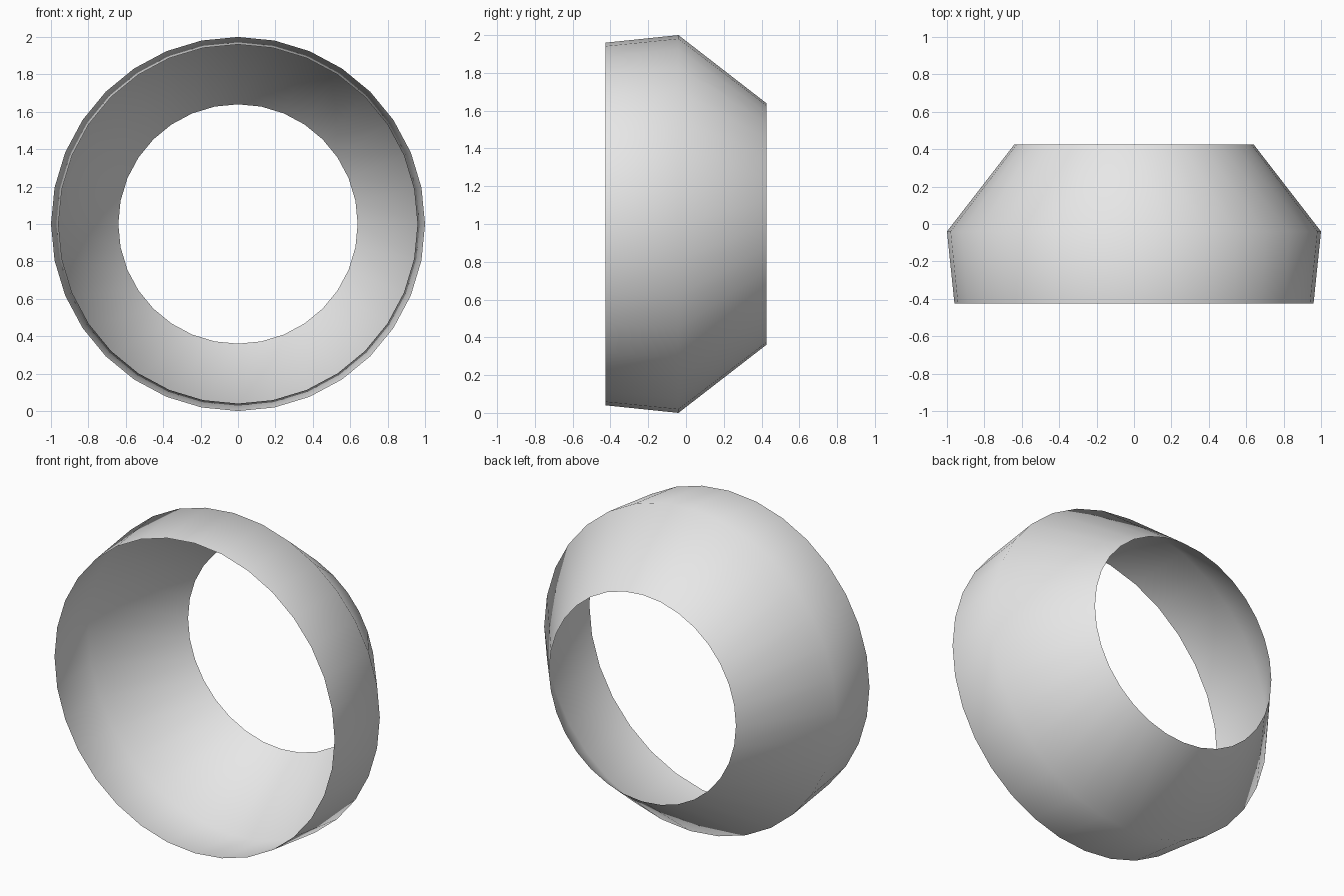
import bpy
import bmesh
from math import cos, sin, tau

cube = bpy.data.objects.get("Cube")
if cube:
    bpy.data.objects.remove(cube, do_unlink=True)

SIDES = 32
# Radius and depth of each ring, from the front rim to the back rim
PROFILE = [(0.96, -0.425), (1.0, -0.04), (0.64, 0.425)]

grey = bpy.data.materials.new("light grey")
grey.use_nodes = True
colour = (0.8, 0.8, 0.8, 1)
grey.diffuse_color = colour
grey.node_tree.nodes["Principled BSDF"].inputs["Base Color"].default_value = colour

# Thin open ring: a short flared band and a tapering cone
bm = bmesh.new()
rings = [[bm.verts.new((r * cos(tau * i / SIDES), y, 1 + r * sin(tau * i / SIDES)))
          for i in range(SIDES)] for r, y in PROFILE]
for front, back in zip(rings, rings[1:]):
    for i in range(SIDES):
        j = (i + 1) % SIDES
        face = bm.faces.new((front[i], back[i], back[j], front[j]))
        face.smooth = True
bm.normal_update()
# Keep the normals pointing outwards
for face in bm.faces:
    c = face.calc_center_median()
    if face.normal.x * c.x + face.normal.z * (c.z - 1) < 0:
        face.normal_flip()

mesh = bpy.data.meshes.new("tapered_ring")
bm.to_mesh(mesh)
bm.free()
mesh.materials.append(grey)
ring = bpy.data.objects.new("tapered_ring", mesh)
bpy.context.collection.objects.link(ring)
